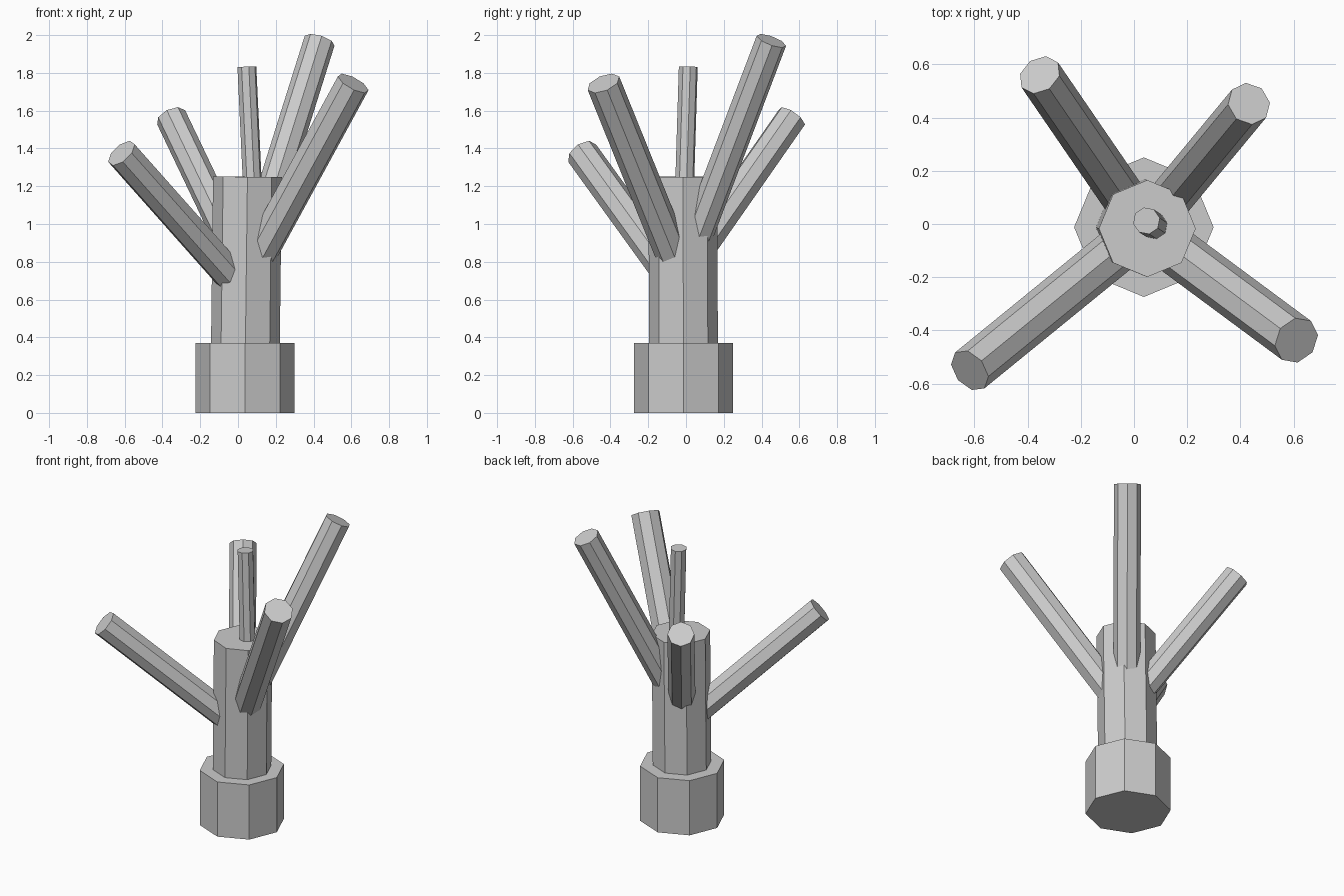
import bpy, bmesh, math
from mathutils import Vector, Matrix

if "Cube" in bpy.data.objects:
    bpy.data.objects.remove(bpy.data.objects["Cube"])


def limb(name, start, end, radius, azimuth=None, sides=8):
    """Flat-faced prism from start to end; one corner points along the lean direction."""
    a, b = Vector(start), Vector(end)
    axis = (b - a).normalized()
    if azimuth is None:
        azimuth = math.atan2(axis.y, axis.x)
    x = Vector((math.cos(azimuth), math.sin(azimuth), 0))
    x = (x - axis * x.dot(axis)).normalized()
    y = axis.cross(x)
    bm = bmesh.new()
    bmesh.ops.create_cone(bm, cap_ends=True, segments=sides,
                          radius1=radius, radius2=radius, depth=(b - a).length)
    frame = Matrix((x, y, axis)).transposed().to_4x4()
    bm.transform(Matrix.Translation((a + b) / 2) @ frame)
    mesh = bpy.data.meshes.new(name)
    bm.to_mesh(mesh)
    bm.free()
    obj = bpy.data.objects.new(name, mesh)
    bpy.context.collection.objects.link(obj)
    return obj


# wide foot and trunk, corners on the x and y axes
limb("base", (0.037, -0.012, 0), (0.037, -0.012, 0.37), 0.262, azimuth=0)
limb("trunk", (0.036, -0.012, 0.1), (0.05, -0.017, 1.25), 0.182, azimuth=0)

# four branches leaning out from the trunk core
branches = {
    "branch_front_left": ((0.04, -0.015, 0.635), (-0.617, -0.55, 1.375), 0.087),
    "branch_front_right": ((0.04, -0.015, 0.70), (0.61, -0.437, 1.745), 0.091),
    "branch_back_right": ((0.045, -0.015, 0.74), (0.432, 0.452, 1.97), 0.083),
    "branch_back_left": ((0.04, -0.015, 0.74), (-0.354, 0.56, 1.565), 0.083),
}
for name, (start, end, radius) in branches.items():
    limb(name, start, end, radius)

# thin shoot rising from the trunk top
limb("top_shoot", (0.085, -0.013, 1.02), (0.047, 0.012, 1.832), 0.051)
